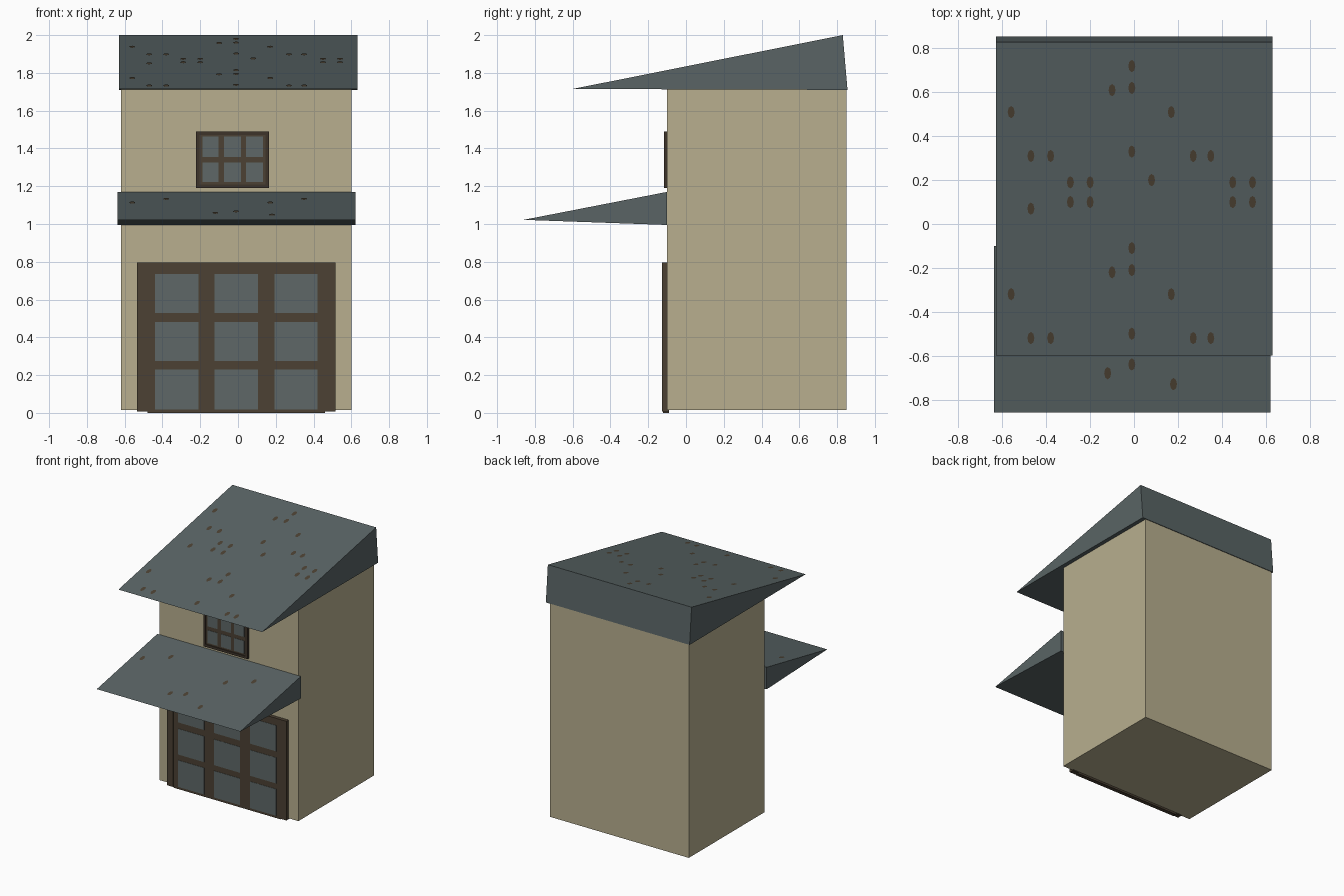
import bpy, bmesh, math

if "Cube" in bpy.data.objects:
    bpy.data.objects.remove(bpy.data.objects["Cube"])


def material(name, r, g, b):
    m = bpy.data.materials.new(name)
    m.diffuse_color = (r, g, b, 1)
    m.use_nodes = True
    m.node_tree.nodes["Principled BSDF"].inputs["Base Color"].default_value = m.diffuse_color
    return m


PLASTER = material("tan plaster", 0.48, 0.43, 0.275)
SLATE = material("slate grey", 0.10, 0.127, 0.13)
WOOD = material("brown wood", 0.072, 0.053, 0.033)
DARK = material("dark wood", 0.048, 0.034, 0.023)
GLASS = material("grey glass", 0.112, 0.136, 0.136)


def finish(name, bm, mat):
    me = bpy.data.meshes.new(name)
    bm.to_mesh(me)
    bm.free()
    me.materials.append(mat)
    ob = bpy.data.objects.new(name, me)
    bpy.context.collection.objects.link(ob)
    return ob


def box(name, x, y, z, mat):
    bm = bmesh.new()
    bmesh.ops.create_cube(bm, size=1)
    for v in bm.verts:
        v.co = [lo if c < 0 else hi for c, (lo, hi) in zip(v.co, (x, y, z))]
    return finish(name, bm, mat)


def wedge(name, profile, x0, x1, mat):
    """Extrude a (y, z) profile along x."""
    bm = bmesh.new()
    face = bm.faces.new([bm.verts.new((x0, y, z)) for y, z in profile])
    ext = bmesh.ops.extrude_face_region(bm, geom=[face])["geom"]
    for v in ext:
        if isinstance(v, bmesh.types.BMVert):
            v.co.x = x1
    bmesh.ops.recalc_face_normals(bm, faces=bm.faces)
    return finish(name, bm, mat)


def spots(name, points, eave, ridge):
    """Thin weathered flecks lying on a roof slope."""
    slope = (ridge[1] - eave[1]) / (ridge[0] - eave[0])
    bm = bmesh.new()
    for px, py in points:
        ring = []
        for i in range(8):
            a = math.tau * i / 8
            y = py + 0.028 * math.sin(a)
            z = eave[1] + slope * (y - eave[0]) + 0.002
            ring.append(bm.verts.new((px + 0.016 * math.cos(a), y, z)))
        bm.faces.new(ring)
    finish(name, bm, WOOD)


def panes(name, columns, rows, y):
    for i, x in enumerate(columns):
        for j, z in enumerate(rows):
            box(f"{name}_{i}_{j}", x, (y - 0.002, y + 0.004), z, GLASS)


def frame(name, x0, x1, z0, z1, w, y, mat, sill):
    box(name + "_left", (x0, x0 + w), y, (z0, z1), mat)
    box(name + "_right", (x1 - w, x1), y, (z0, z1), mat)
    box(name + "_top", (x0 + w, x1 - w), y, (z1 - w, z1), mat)
    if sill:
        box(name + "_sill", (x0 + w, x1 - w), y, (z0, z0 + w), mat)


# House body
box("house_body", (-0.62, 0.60), (-0.10, 0.85), (0.015, 1.712), PLASTER)

# Roofs: wedges sloping down to the front
wedge("main_roof", [(-0.60, 1.715), (0.83, 2.0), (0.855, 1.71)], -0.63, 0.632, SLATE)
wedge("lower_roof", [(-0.86, 1.022), (-0.10, 1.17), (-0.10, 0.995)], -0.638, 0.622, SLATE)

# Flecks repeat along the main roof
pattern = [(-0.56, 0.51), (0.17, 0.51), (-0.10, 0.61), (-0.01, 0.62), (-0.01, 0.72),
           (-0.47, 0.31), (-0.38, 0.31), (0.27, 0.31), (0.35, 0.31), (-0.01, 0.33)]
upper = [(x, y - d) for d in (0, 0.83) for x, y in pattern]
upper += [(x, y) for x in (-0.29, -0.20, 0.45, 0.54) for y in (0.10, 0.19)]
upper += [(0.08, 0.20), (-0.47, 0.07)]
spots("main_roof_flecks", upper, (-0.60, 1.715), (0.83, 2.0))
spots("lower_roof_flecks", [(-0.12, -0.68), (0.18, -0.73), (-0.01, -0.64), (-0.56, -0.4),
                            (0.17, -0.4), (0.35, -0.3), (-0.38, -0.3)],
      (-0.86, 1.022), (-0.10, 1.17))

# Door: panel, surround and nine panes
box("door_panel", (-0.48, 0.46), (-0.122, -0.09), (0, 0.745), WOOD)
frame("door_frame", -0.535, 0.515, 0.008, 0.795, 0.055, (-0.128, -0.09), WOOD, False)
panes("door_pane", [(-0.44, -0.21), (-0.125, 0.105), (0.192, 0.422)],
      [(0.018, 0.23), (0.275, 0.48), (0.53, 0.735)], -0.122)

# Upper window: panel, frame and six panes
box("window_panel", (-0.205, 0.145), (-0.11, -0.09), (1.21, 1.47), WOOD)
frame("window_frame", -0.223, 0.165, 1.19, 1.49, 0.02, (-0.117, -0.09), DARK, True)
panes("window_pane", [(-0.188, -0.103), (-0.073, 0.015), (0.043, 0.133)],
      [(1.223, 1.325), (1.355, 1.462)], -0.11)
